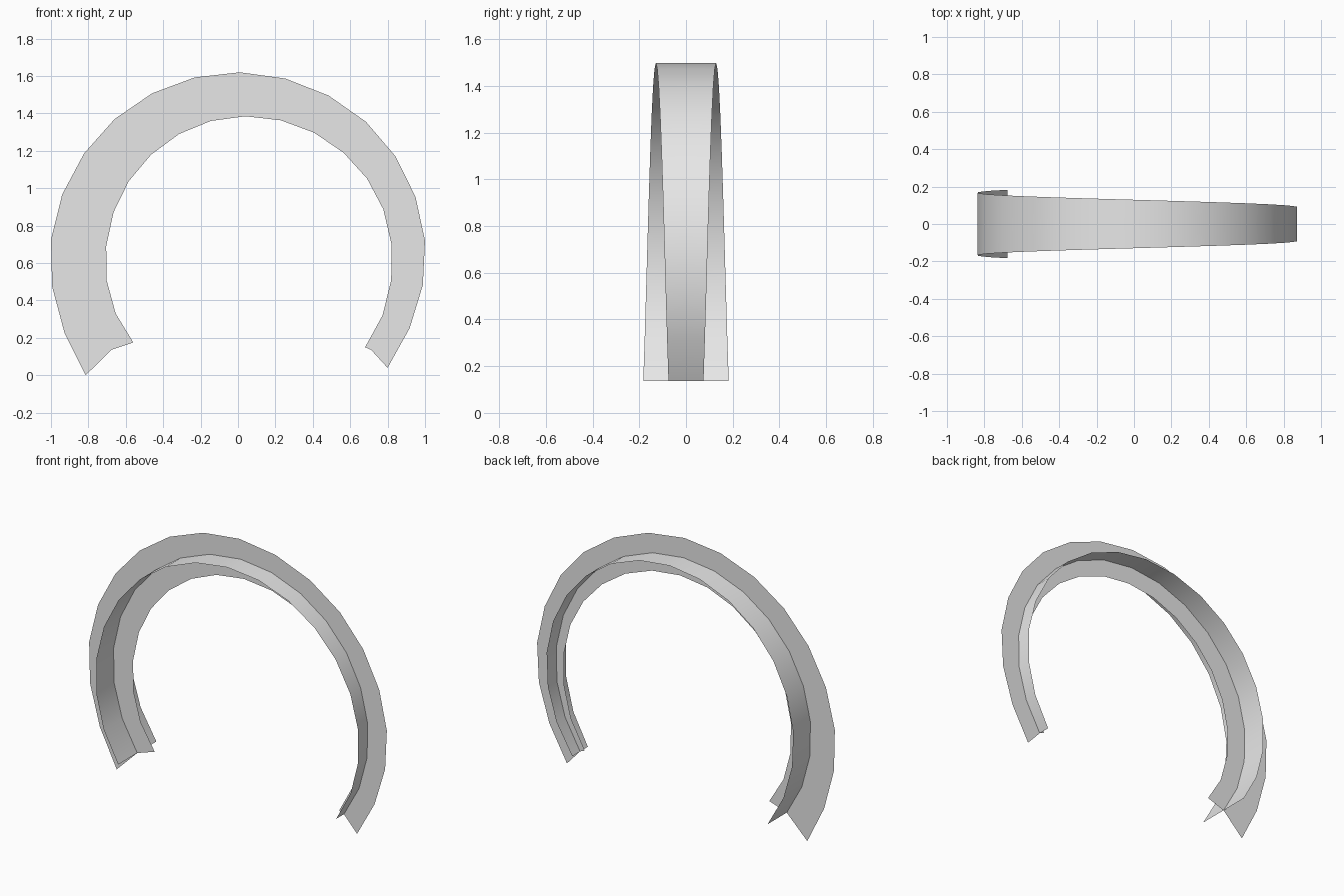
import bpy
import math
from mathutils import Vector

default_cube = bpy.data.objects.get("Cube")
if default_cube:
    bpy.data.objects.remove(default_cube, do_unlink=True)

SEGMENTS = 18
STEP = 3                      # segments between two offset keys
RADIUS = 0.858
CENTRE = Vector((0.0175, 0, 0.6405))
START, SWEEP = math.radians(216), math.radians(252)

# Offsets (x, z) of the two rims from the spine, left end to right end
OUTER_KEYS = [(-.138, -.136), (-.164, -.005), (-.103, .092), (-.008, .1215),
              (.093, .077), (.129, -.01), (.088, -.096)]
INNER_KEYS = [(.117, .039), (.131, -.04), (.092, -.098), (.022, -.1135),
              (-.027, -.088), (-.051, -.025), (-.032, .014)]


def make_material(name, colour):
    mat = bpy.data.materials.new(name)
    mat.use_nodes = True
    mat.diffuse_color = colour
    mat.node_tree.nodes["Principled BSDF"].inputs["Base Color"].default_value = colour
    return mat


def smooth_key(keys, index):
    """Smooth interpolation of the offset keys at one spine point."""
    pts = [Vector((x, 0, z)) for x, z in keys]
    pts = [2 * pts[0] - pts[1]] + pts + [2 * pts[-1] - pts[-2]]
    i = min(index // STEP, len(keys) - 2)
    t = index / STEP - i
    a, b, c, d = pts[i:i + 4]
    return b + 0.5 * t * ((c - a) + t * ((2 * a - 5 * b + 4 * c - d)
                                         + t * (3 * (b - c) + d - a)))


def spine(index):
    angle = START - SWEEP * index / SEGMENTS
    return CENTRE + RADIUS * Vector((math.cos(angle), 0, math.sin(angle)))


def ribbon(name, rows, material):
    """Join equal rows of points into a smooth open strip."""
    count = len(rows[0])
    verts = [p for row in rows for p in row]
    faces = []
    for r in range(len(rows) - 1):
        for i in range(count - 1):
            a = r * count + i
            faces.append((a, a + count, a + count + 1, a + 1))
    mesh = bpy.data.meshes.new(name)
    mesh.from_pydata(verts, [], faces)
    mesh.materials.append(material)
    mesh.shade_smooth()
    obj = bpy.data.objects.new(name, mesh)
    bpy.context.collection.objects.link(obj)
    return obj


grey = make_material("light_grey", (0.8, 0.8, 0.8, 1))
points = range(SEGMENTS + 1)
middle = [spine(i) for i in points]

# Flat arc in the upright plane
outer = [middle[i] + smooth_key(OUTER_KEYS, i) for i in points]
inner = [middle[i] + smooth_key(INNER_KEYS, i) for i in points]
ribbon("flat_arc", [outer, middle, inner], grey)

# Crosswise band along the spine, narrowing to the right end
half = [Vector((0, 0.183 + (0.075 - 0.183) * i / SEGMENTS, 0)) for i in points]
front = [m - h for m, h in zip(middle, half)]
back = [m + h for m, h in zip(middle, half)]
ribbon("cross_band", [front, middle, back], grey)
